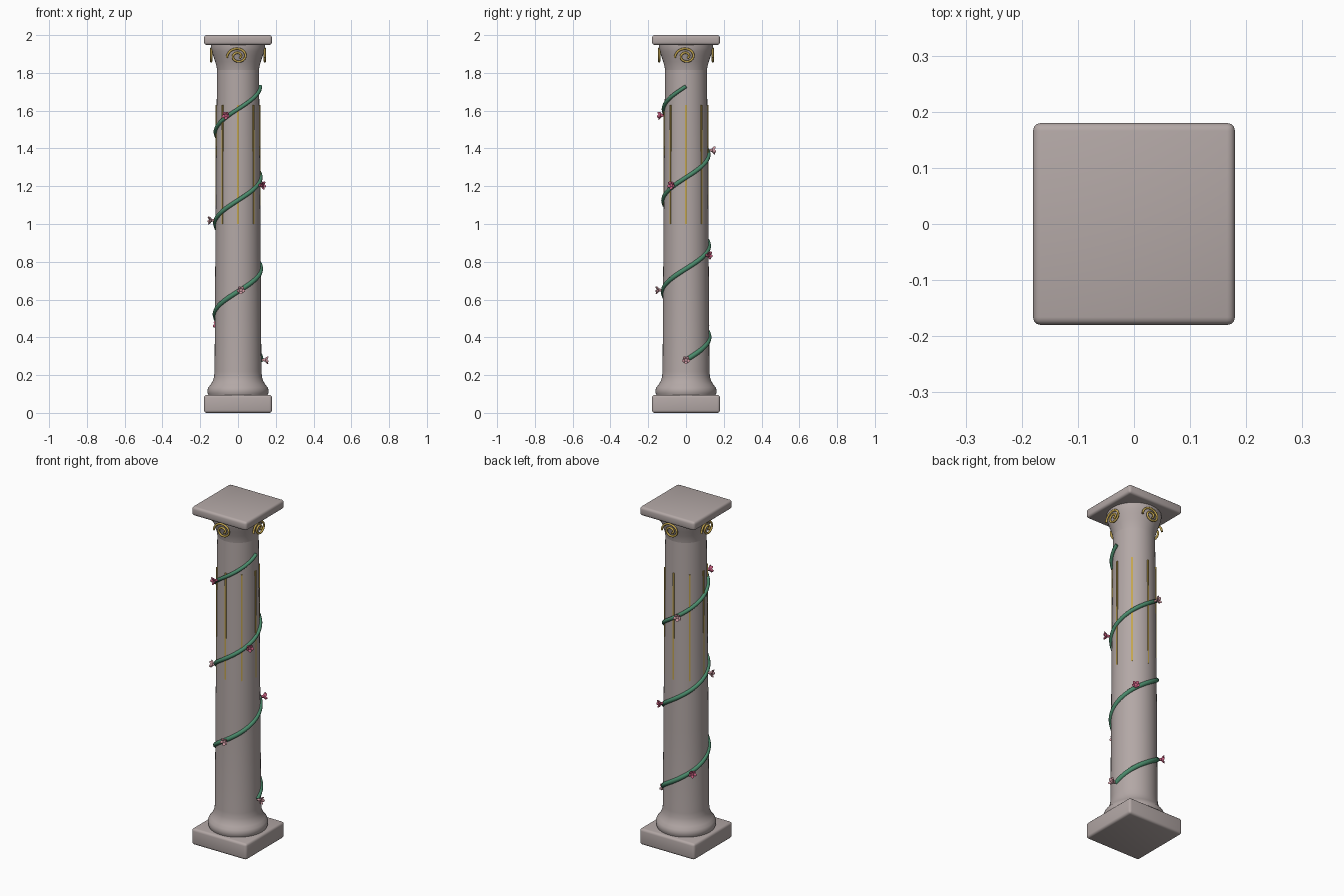
import bpy, bmesh, math
from mathutils import Matrix, Vector

if "Cube" in bpy.data.objects:
    bpy.data.objects.remove(bpy.data.objects["Cube"])


def mat(name, rgb):
    m = bpy.data.materials.new(name)
    m.diffuse_color = (*rgb, 1)
    m.use_nodes = True
    m.node_tree.nodes["Principled BSDF"].inputs["Base Color"].default_value = m.diffuse_color
    return m


STONE = mat("warm grey stone", (0.45, 0.39, 0.38))
GOLD = mat("gold", (0.55, 0.38, 0.08))
GREEN = mat("vine green", (0.07, 0.26, 0.15))
PINK = mat("deep pink", (0.56, 0.11, 0.21))
PALE = mat("pale pink", (0.62, 0.32, 0.36))


def finish(bm, name, m, angle=40):
    bmesh.ops.recalc_face_normals(bm, faces=bm.faces)
    me = bpy.data.meshes.new(name)
    bm.to_mesh(me)
    bm.free()
    me.materials.append(m)
    ob = bpy.data.objects.new(name, me)
    bpy.context.collection.objects.link(ob)
    bpy.context.view_layer.objects.active = ob
    for o in bpy.context.selected_objects:
        o.select_set(False)
    ob.select_set(True)
    bpy.ops.object.shade_smooth_by_angle(angle=math.radians(angle))
    return ob


def slab(name, z0, z1, width, bevel):
    bm = bmesh.new()
    bmesh.ops.create_cube(bm, size=1, matrix=Matrix.Translation((0, 0, (z0 + z1) / 2))
                          @ Matrix.Diagonal((width, width, z1 - z0, 1)))
    bmesh.ops.bevel(bm, geom=bm.edges[:], offset=bevel, segments=3, profile=0.5, affect='EDGES')
    return finish(bm, name, STONE)


def lathe(name, profile, m, steps=64):
    bm = bmesh.new()
    vs = [bm.verts.new((r, 0, z)) for r, z in profile]
    es = [bm.edges.new(p) for p in zip(vs, vs[1:])]
    bmesh.ops.spin(bm, geom=vs + es, cent=(0, 0, 0), axis=(0, 0, 1),
                   angle=2 * math.pi, steps=steps)
    bmesh.ops.remove_doubles(bm, verts=bm.verts, dist=1e-5)
    return finish(bm, name, m)


def tube(name, pts, radius, m, taper=None, sides=10):
    bm = bmesh.new()
    rings = []
    for i, p in enumerate(pts):
        t = (pts[min(i + 1, len(pts) - 1)] - pts[max(i - 1, 0)]).normalized()
        ref = Vector((p.x, p.y, 0)).normalized()
        u = (ref - t * ref.dot(t)).normalized()
        v = t.cross(u)
        r = radius * (taper(i / (len(pts) - 1)) if taper else 1)
        rings.append([bm.verts.new(p + r * (u * math.cos(a) + v * math.sin(a)))
                      for a in (2 * math.pi * k / sides for k in range(sides))])
    for a, b in zip(rings, rings[1:]):
        for k in range(sides):
            bm.faces.new((a[k], a[(k + 1) % sides], b[(k + 1) % sides], b[k]))
    bm.faces.new(rings[0])
    bm.faces.new(rings[-1])
    return finish(bm, name, m, 60)


# Square plinth and abacus
slab("plinth", 0, 0.095, 0.36, 0.014)
slab("abacus", 1.948, 2.0, 0.36, 0.014)

# Column shaft with moulded foot and flared capital
lathe("column_shaft", [(0, 0.09), (0.155, 0.09), (0.161, 0.105), (0.162, 0.12), (0.157, 0.135),
                       (0.145, 0.15), (0.134, 0.168), (0.127, 0.19), (0.124, 0.22), (0.121, 0.7),
                       (0.118, 1.1), (0.1145, 1.45), (0.111, 1.82), (0, 1.82)], STONE)
lathe("capital", [(0, 1.81), (0.111, 1.815), (0.114, 1.835), (0.121, 1.86), (0.131, 1.89),
                  (0.139, 1.915), (0.144, 1.935), (0.144, 1.952), (0, 1.952)], STONE)

# Thin gold inlays around the upper shaft
for i in range(8):
    bm = bmesh.new()
    bmesh.ops.create_cube(bm, size=1, matrix=Matrix.Rotation(i * math.pi / 4, 4, 'Z')
                          @ Matrix.Translation((0.1145, 0, 1.315))
                          @ Matrix.Diagonal((0.009, 0.009, 0.63, 1)))
    finish(bm, f"gold_inlay_{i + 1}", GOLD)

# Gold scrolls on the four faces of the capital
for i in range(4):
    rot = Matrix.Rotation(i * math.pi / 2, 3, 'Z')
    pts = []
    for k in range(49):
        s = k / 48
        a = math.pi * 1.05 - s * 3.4 * math.pi
        r = 0.06 - 0.047 * s ** 0.7
        pts.append(rot @ Vector((r * math.cos(a), -0.142, 1.888 + 0.85 * r * math.sin(a))))
    tube(f"capital_scroll_{i + 1}", pts, 0.006, GOLD, sides=8)

# Climbing vine, three turns
Z0, PITCH = 0.28, 0.483
vine = []
for k in range(181):
    a = 6 * math.pi * k / 180
    z = Z0 + PITCH * a / (2 * math.pi)
    r = 0.122 - 0.004 * k / 180
    vine.append(Vector((r * math.cos(a), r * math.sin(a), z)))
tube("vine", vine, 0.0135, GREEN, taper=lambda t: 1 - 0.25 * t)

# Five-petalled blossoms facing outward along the vine
for i in range(8):
    z = Z0 + 0.185 * i
    a = 2 * math.pi * (z - Z0) / PITCH
    M = (Matrix.Rotation(a, 4, 'Z') @ Matrix.Translation((0.126, 0, z))
         @ Matrix.Rotation(math.pi / 2, 4, 'Y'))
    bm = bmesh.new()
    # central cup
    bmesh.ops.create_cone(bm, segments=10, radius1=0.005, radius2=0.011, depth=0.026,
                          cap_ends=True, matrix=M @ Matrix.Translation((0, 0, 0.013)))
    for p in range(5):
        P = (M @ Matrix.Rotation(2 * math.pi * p / 5, 4, 'Z')
             @ Matrix.Translation((0.0125, 0, 0.026)) @ Matrix.Rotation(-0.75, 4, 'Y')
             @ Matrix.Diagonal((0.013, 0.0095, 0.004, 1)))
        bmesh.ops.create_uvsphere(bm, u_segments=10, v_segments=6, radius=1, matrix=P)
    finish(bm, f"blossom_{i + 1}", PINK if i % 2 else PALE)
